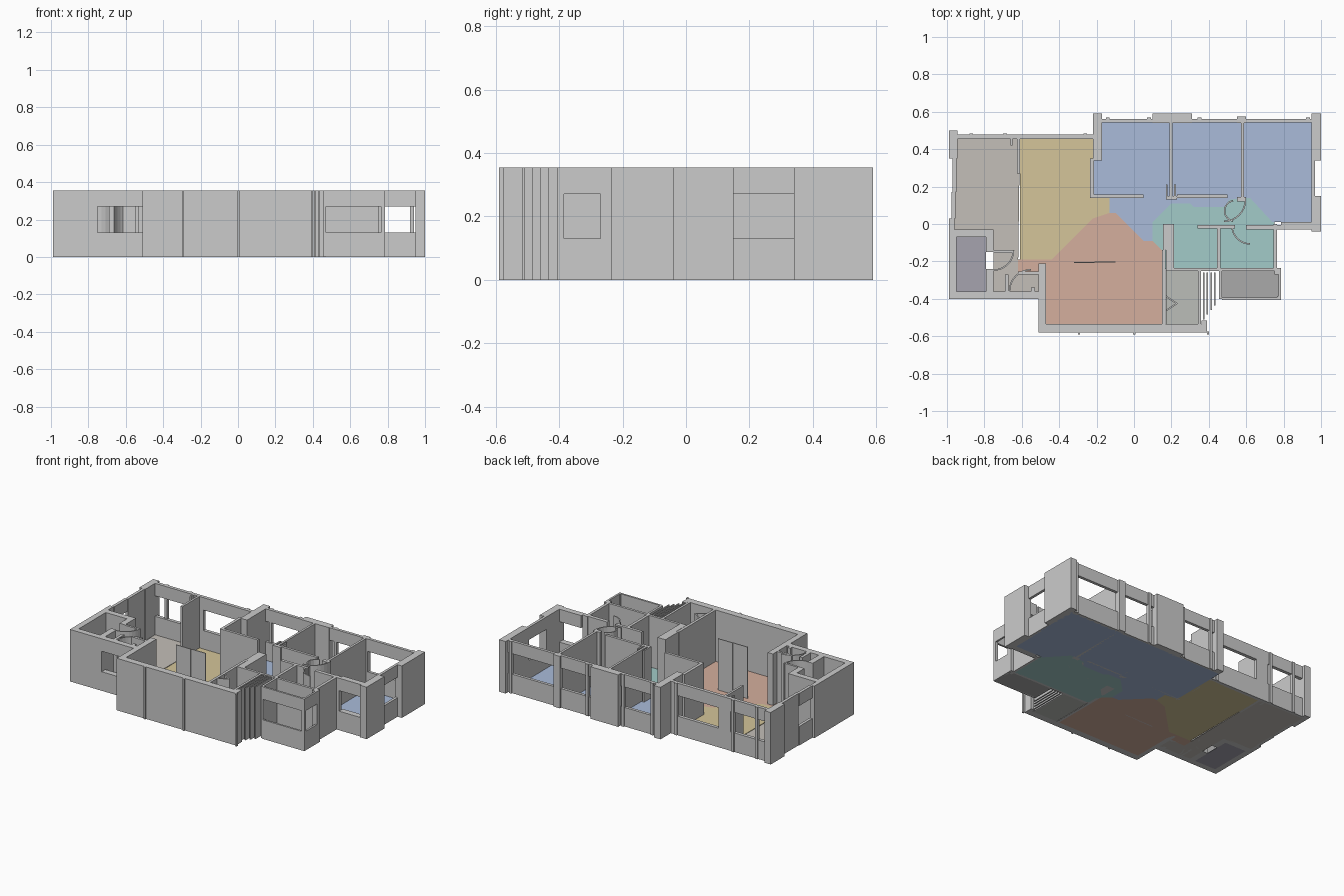
import bpy, bmesh, math

if "Cube" in bpy.data.objects:
    bpy.data.objects.remove(bpy.data.objects["Cube"])

H, SILL, HEAD, FLOOR = 0.355, 0.13, 0.27, 0.004


def prism(name, pts, z0, z1, color=None):
    """Extrude a flat outline between two heights."""
    bm = bmesh.new()
    face = bm.faces.new([bm.verts.new((x, y, z0)) for x, y in pts])
    ext = bmesh.ops.extrude_face_region(bm, geom=[face])
    for v in ext["geom"]:
        if isinstance(v, bmesh.types.BMVert):
            v.co.z = z1
    bmesh.ops.recalc_face_normals(bm, faces=bm.faces)
    me = bpy.data.meshes.new(name)
    bm.to_mesh(me)
    bm.free()
    ob = bpy.data.objects.new(name, me)
    bpy.context.collection.objects.link(ob)
    if color:
        mat = bpy.data.materials.new(name + "_colour")
        mat.diffuse_color = (*color, 1)
        mat.use_nodes = True
        mat.node_tree.nodes["Principled BSDF"].inputs["Base Color"].default_value = mat.diffuse_color
        me.materials.append(mat)
    return ob


def rect(x0, x1, y0, y1):
    return [(x0, y0), (x1, y0), (x1, y1), (x0, y1)]


def wall(name, x0, x1, y0, y1):
    prism(name, rect(x0, x1, y0, y1), 0, H)


def window(name, x0, x1, y0, y1):
    prism(name + "_sill", rect(x0, x1, y0, y1), 0, SILL)
    prism(name + "_lintel", rect(x0, x1, y0, y1), HEAD, H)


def door_swing(name, cx, cy, r, a0, a1, t=0.008, n=8):
    """Thin curved screen following a door's swing."""
    ang = [math.radians(a0 + (a1 - a0) * i / n) for i in range(n + 1)]
    ring = lambda rr, aa: [(cx + rr * math.cos(a), cy + rr * math.sin(a)) for a in aa]
    prism(name, ring(r, ang) + ring(r - t, ang[::-1]), 0, H)


# Coloured room floors
blue, teal = (0.40, 0.50, 0.70), (0.36, 0.60, 0.58)
prism("bedroom_floor", [(-.22, .15), (-.13, .14), (-.13, .06), (-.10, .06), (.05, -.09), (.10, -.09),
      (.10, .01), (.20, .11), (.30, .11), (.32, .09), (.48, .09), (.51, .13), (.62, .14),
      (.74, .01), (.96, .01), (.96, .55), (-.22, .55)], 0, FLOOR, blue)
prism("bath_floor", [(.10, .01), (.10, -.09), (.15, -.14), (.16, -.24), (.75, -.24), (.75, .01), (.74, .01),
      (.62, .14), (.51, .13), (.48, .09), (.32, .09), (.30, .11), (.20, .11)], 0, FLOOR, teal)
prism("dining_floor", [(-.61, .46), (-.61, -.19), (-.44, -.19), (-.22, .03), (-.13, .06), (-.13, .14),
      (-.22, .15), (-.22, .46)], 0, FLOOR, (0.66, 0.56, 0.32))
prism("living_floor", [(-.44, -.19), (-.62, -.19), (-.62, -.26), (-.48, -.26), (-.48, -.54), (.16, -.54),
      (.15, -.14), (.10, -.09), (.05, -.09), (-.10, .06), (-.13, .06), (-.22, .03)],
      0, FLOOR, (0.66, 0.43, 0.34))
prism("kitchen_floor", [(-.96, .46), (-.96, -.04), (-.75, -.04), (-.75, -.36), (-.51, -.36), (-.51, -.26),
      (-.62, -.26), (-.61, .46)], 0, FLOOR, (0.55, 0.52, 0.48))
prism("store_floor", rect(-.95, -.79, -.36, -.07), 0, FLOOR, (0.38, 0.37, 0.43))
prism("service_floor", rect(.17, .35, -.54, -.25), 0, FLOOR, (0.50, 0.51, 0.48))
prism("balcony_floor", rect(.46, .78, -.40, -.25), 0, FLOOR, (0.40, 0.40, 0.40))

# Outer walls and corner piers
for w in [
    ("back_right_pier", .95, 1, .34, .59),
    ("right_pier", .95, 1, -.04, .15),
    ("back_pier", .10, .31, .54, .59),
    ("bedroom_back_pier", -.22, -.17, .34, .59),
    ("bedroom_left_wall", -.235, -.215, .14, .35),
    ("back_post", .55, .60, .54, .575),
    ("back_left_pier", -.99, -.945, .35, .50),
    ("left_wall_upper", -.97, -.95, .17, .36),
    ("left_wall_lower", -.99, -.96, -.04, .03),
    ("living_front_wall", -.51, .39, -.58, -.535),
    ("living_left_wall", -.51, -.47, -.54, -.21),
    ("front_end_nib", .36, .39, -.54, -.515),
    ("balcony_left_post", .455, .47, -.40, -.25),
    ("balcony_right_post", .75, .785, -.27, -.24),
    ("balcony_corner_post", .765, .785, -.405, -.385),
]:
    wall(*w)
# Small control posts along the facades
for i, x in enumerate((-.30, -.005, .39)):
    wall(f"front_rib_{i}", x, x + .012, -.59, -.575)
for i, (x, y) in enumerate(((-.15, .56), (.07, .56), (.34, .56), (.92, .56), (-.88, .475), (-.70, .475), (-.27, .475))):
    wall(f"back_rib_{i}", x, x + .02, y - .012, y + .01)

# Window walls: sill below, lintel above
for w in [
    ("right_window", .95, .968, .15, .34),
    ("back_window_right", .60, .95, .542, .562),
    ("back_window_middle", .31, .55, .542, .562),
    ("back_window_left", -.17, .10, .542, .562),
    ("dining_back_window", -.58, -.25, .455, .478),
    ("kitchen_back_window", -.945, -.67, .455, .478),
    ("left_window", -.975, -.955, .03, .17),
    ("bedroom_front_window", .785, .95, -.03, .01),
    ("entry_front_window", -.75, -.51, -.40, -.36),
    ("balcony_front_window", .47, .765, -.405, -.392),
    ("balcony_side_window", .772, .785, -.385, -.27),
]:
    window(*w)
wall("dining_back_post", -.67, -.58, .455, .478)
wall("dining_back_nib", -.25, -.22, .455, .478)

# Store room in the front left corner
for w in [
    ("store_left_wall", -.99, -.95, -.40, -.03),
    ("store_back_wall", -.95, -.75, -.07, -.03),
    ("store_front_wall", -.95, -.75, -.40, -.36),
    ("store_right_wall_a", -.79, -.75, -.36, -.24),
    ("store_right_wall_b", -.79, -.75, -.15, -.07),
    ("entry_nib_a", -.75, -.65, -.155, -.14),
    ("entry_nib_b", -.69, -.67, -.36, -.27),
    ("entry_nib_c", -.62, -.51, -.27, -.255),
    ("entry_post", -.55, -.53, -.36, -.34),
    ("kitchen_post", -.66, -.65, .42, .46),
    ("kitchen_divider", -.625, -.61, .27, .46),
]:
    wall(*w)

# Interior partitions
for w in [
    ("bedroom_partition_left", .19, .205, .15, .545),
    ("bedroom_partition_right", .572, .588, .13, .545),
    ("bedroom_front_wall_a", -.235, .05, .14, .158),
    ("bedroom_front_wall_b", .17, .23, .13, .15),
    ("bedroom_front_wall_c", .23, .50, .14, .158),
    ("bedroom_front_wall_d", .55, .60, .12, .145),
    ("bedroom_door_jamb_a", .17, .18, .15, .21),
    ("bedroom_door_jamb_b", .215, .225, .15, .21),
    ("bath_left_wall", .155, .215, -.14, 0),
    ("bath_left_wall_front", .17, .215, -.25, -.14),
    ("bath_back_wall_a", .34, .46, -.025, -.005),
    ("bath_back_wall_b", .46, .54, -.025, -.005),
    ("bath_back_wall_c", .60, .785, -.03, -.005),
    ("bath_divider", .443, .462, -.25, -.01),
    ("bath_front_wall", .17, .785, -.252, -.235),
    ("bath_right_wall", .745, .765, -.25, 0),
    ("living_right_wall", .15, .168, -.54, -.14),
    ("service_right_wall", .342, .358, -.54, -.25),
    ("living_screen_left", -.322, -.212, -.208, -.202),
    ("living_screen_right", -.21, -.10, -.206, -.200),
]:
    wall(*w)

# Thin slats beside the balcony
for i in range(4):
    wall(f"side_slat_{i}", .368 + i * .02, .376 + i * .02, -.51 + i * .025, -.26)

# Door swings
door_swing("entry_door", -.55, -.36, .12, 90, 180)
door_swing("store_door", -.75, -.14, .11, -90, 0)
door_swing("bath_door", .62, -.01, .10, 180, 270)
door_swing("hall_door_a", .54, .07, .06, 100, 260)
door_swing("hall_door_b", .48, .13, .12, -90, 0)
# Folding door of the service room
prism("service_door", [(.17, -.38), (.235, -.425), (.17, -.47), (.17, -.46), (.222, -.425), (.17, -.39)], 0, H)
